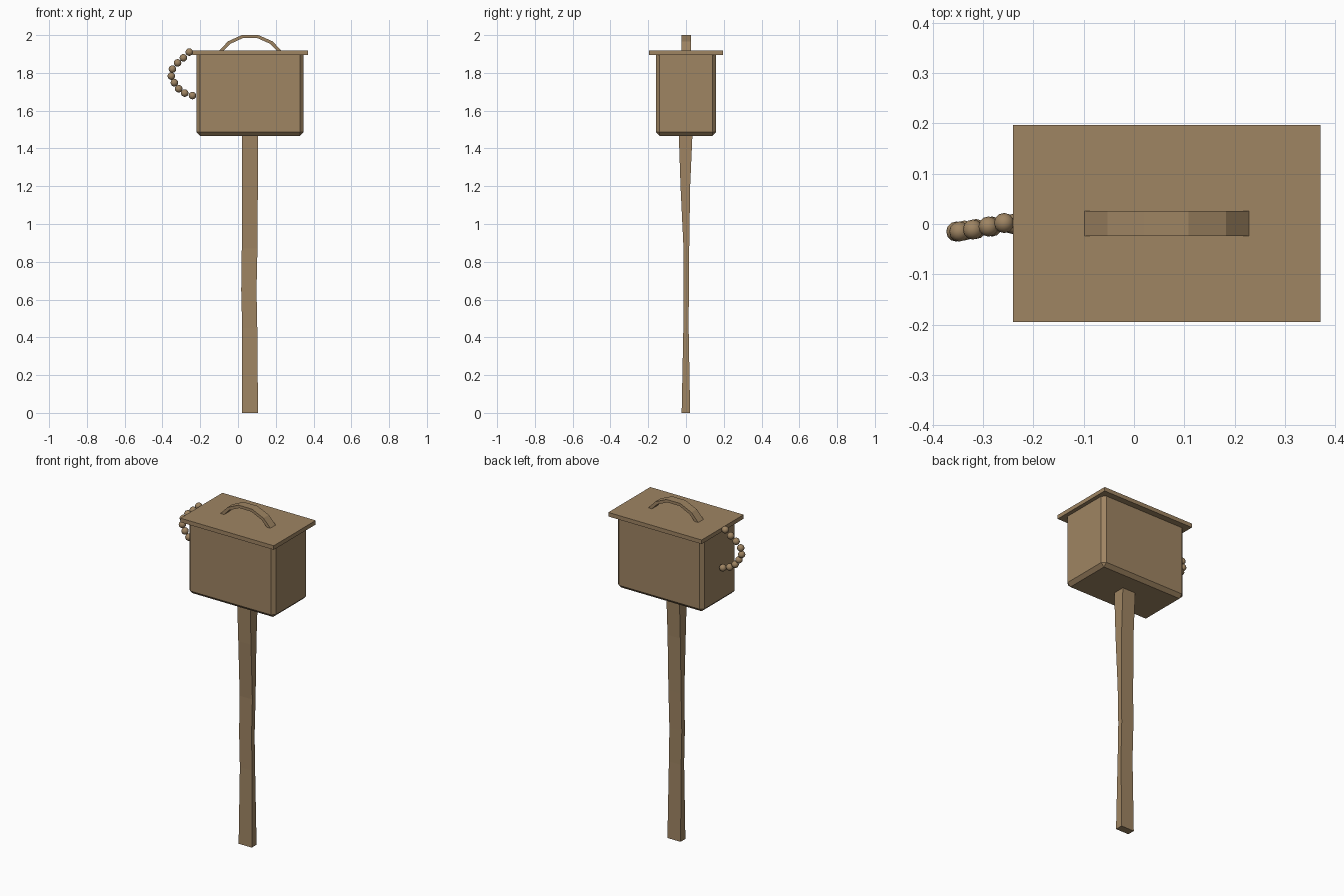
import bpy, bmesh
from mathutils import Matrix

if "Cube" in bpy.data.objects:
    bpy.data.objects.remove(bpy.data.objects["Cube"])

wood = bpy.data.materials.new("weathered brown")
wood.diffuse_color = (0.345, 0.232, 0.123, 1)
wood.use_nodes = True
wood.node_tree.nodes["Principled BSDF"].inputs["Base Color"].default_value = wood.diffuse_color


def finish(name, bm):
    bmesh.ops.recalc_face_normals(bm, faces=bm.faces)
    me = bpy.data.meshes.new(name)
    bm.to_mesh(me)
    bm.free()
    me.materials.append(wood)
    ob = bpy.data.objects.new(name, me)
    bpy.context.collection.objects.link(ob)
    return ob


def box(x0, x1, y0, y1, z0, z1):
    bm = bmesh.new()
    m = Matrix.Translation(((x0 + x1) / 2, (y0 + y1) / 2, (z0 + z1) / 2)) @ \
        Matrix.Diagonal((x1 - x0, y1 - y0, z1 - z0, 1))
    bmesh.ops.create_cube(bm, size=1, matrix=m)
    return bm


def loft(rings):
    """Bridge successive four-point rings and cap both ends."""
    bm = bmesh.new()
    vs = [[bm.verts.new(p) for p in r] for r in rings]
    for a, b in zip(vs, vs[1:]):
        for i in range(4):
            j = (i + 1) % 4
            bm.faces.new((a[i], a[j], b[j], b[i]))
    bm.faces.new(vs[0])
    bm.faces.new(vs[-1])
    return bm


# tank with chamfered corners and bottom rim
bm = box(-0.22, 0.347, -0.16, 0.16, 1.466, 1.9)
edges = [e for e in bm.edges if min(v.co.z for v in e.verts) < 1.6]
bmesh.ops.bevel(bm, geom=edges, offset=0.02, segments=1, affect='EDGES', profile=0.5)
finish("tank", bm)

# overhanging lid
finish("lid", box(-0.24, 0.37, -0.195, 0.197, 1.895, 1.919))

# arched lid handle: outer and inner profile (x, z)
outer = [(-0.10, 1.917), (-0.053, 1.967), (0.02, 2.0), (0.108, 2.0), (0.183, 1.967), (0.23, 1.917)]
inner = [(-0.076, 1.917), (-0.04, 1.954), (0.025, 1.984), (0.103, 1.984), (0.17, 1.954), (0.206, 1.917)]
finish("lid_handle", loft([
    [(ox, -0.024, oz), (ox, 0.026, oz), (ix, 0.026, iz), (ix, -0.024, iz)]
    for (ox, oz), (ix, iz) in zip(outer, inner)]))

# shaft, narrowing in depth toward the middle: z, x0, x1, y0, y1
sections = [(0.0, 0.02, 0.106, -0.023, 0.022), (0.45, 0.022, 0.102, -0.014, 0.014),
            (0.65, 0.017, 0.098, -0.014, 0.015), (0.87, 0.02, 0.103, -0.013, 0.017),
            (1.2, 0.022, 0.105, -0.029, 0.022), (1.47, 0.02, 0.106, -0.038, 0.034)]
finish("shaft", loft([
    [(x0, y0, z), (x1, y0, z), (x1, y1, z), (x0, y1, z)] for z, x0, x1, y0, y1 in sections]))

# bead chain hanging from the lid to the tank side
path = [(-0.258, 0.002, 1.91), (-0.289, -0.005, 1.88), (-0.32, -0.011, 1.853),
        (-0.347, -0.015, 1.82), (-0.353, -0.015, 1.783), (-0.337, -0.013, 1.748),
        (-0.314, -0.010, 1.716), (-0.282, -0.005, 1.693), (-0.241, 0.0, 1.68)]
bm = bmesh.new()
for p in path:
    bmesh.ops.create_uvsphere(bm, u_segments=12, v_segments=8, radius=0.02,
                              matrix=Matrix.Translation(p))
chain = finish("bead_chain", bm)
for f in chain.data.polygons:
    f.use_smooth = True
